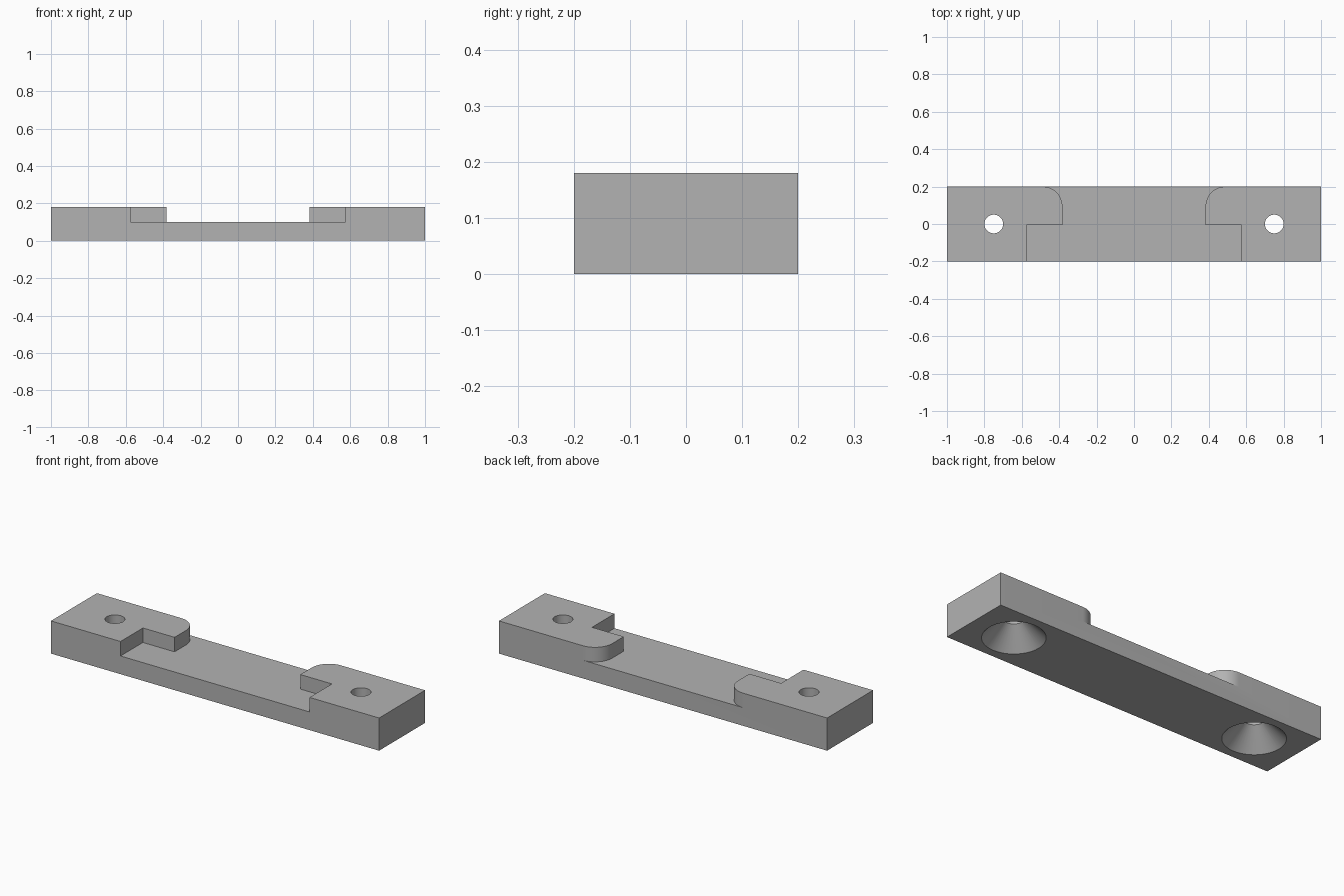
import bpy, bmesh
from math import pi, sin, cos, radians

cube = bpy.data.objects.get("Cube")
if cube:
    bpy.data.objects.remove(cube, do_unlink=True)

LENGTH, WIDTH, HEIGHT = 2.0, 0.4, 0.18
FLOOR = 0.10           # height of the recessed middle
HOOK_X, PAD_X = 0.383, 0.576
HOOK_Y, ROUND = -0.005, 0.105
HOLE_X, HOLE_R, SINK_R = 0.75, 0.05, 0.155

grey = bpy.data.materials.new("plain grey")
grey.use_nodes = True
colour = (0.45, 0.45, 0.45, 1)
grey.diffuse_color = colour
grey.node_tree.nodes["Principled BSDF"].inputs["Base Color"].default_value = colour


def add_object(name, bm):
    bmesh.ops.recalc_face_normals(bm, faces=bm.faces)
    mesh = bpy.data.meshes.new(name)
    bm.to_mesh(mesh)
    bm.free()
    mesh.materials.append(grey)
    obj = bpy.data.objects.new(name, mesh)
    bpy.context.collection.objects.link(obj)
    return obj


def prism(name, outline, bottom, top):
    """Extrude an xy outline between two heights."""
    bm = bmesh.new()
    face = bm.faces.new([bm.verts.new((x, y, bottom)) for x, y in outline])
    out = bmesh.ops.extrude_face_region(bm, geom=[face])
    verts = [v for v in out["geom"] if isinstance(v, bmesh.types.BMVert)]
    bmesh.ops.translate(bm, verts=verts, vec=(0, 0, top - bottom))
    return add_object(name, bm)


def lathe(name, profile, x, sides=48):
    """Stack rings of (radius, height) into a closed round solid."""
    bm = bmesh.new()
    rings = [[bm.verts.new((x + r * cos(2 * pi * i / sides), r * sin(2 * pi * i / sides), z))
              for i in range(sides)] for r, z in profile]
    for low, high in zip(rings, rings[1:]):
        for i in range(sides):
            j = (i + 1) % sides
            bm.faces.new((low[i], low[j], high[j], high[i]))
    bm.faces.new(rings[0])
    bm.faces.new(rings[-1])
    return add_object(name, bm)


# Solid bar
hx, hy = LENGTH / 2, WIDTH / 2
bar = prism("mounting_bar", [(-hx, -hy), (hx, -hy), (hx, hy), (-hx, hy)], 0, HEIGHT)

# Middle recess, leaving a round-cornered hook on each end pad
half = [(PAD_X, -hy - 0.1), (PAD_X, HOOK_Y), (HOOK_X, HOOK_Y)]
for i in range(17):
    a = pi - i * pi / 32
    half.append((HOOK_X + ROUND + ROUND * cos(a), hy - ROUND + ROUND * sin(a)))
half.append((HOOK_X + ROUND, hy + 0.1))
recess = prism("recess_cutter", half + [(-x, y) for x, y in reversed(half)], FLOOR, HEIGHT + 0.1)

# Screw holes, countersunk from below
sink_top = SINK_R - HOLE_R
eps = 0.02
sink = [(SINK_R + eps, -eps), (HOLE_R, sink_top), (HOLE_R, HEIGHT + eps)]
cutters = [recess] + [lathe("screw_hole_cutter", sink, s * HOLE_X) for s in (-1, 1)]

bpy.context.view_layer.objects.active = bar
for cutter in cutters:
    cutter.hide_render = True
    mod = bar.modifiers.new("cut", 'BOOLEAN')
    mod.operation = 'DIFFERENCE'
    mod.solver = 'EXACT'
    mod.object = cutter
    bpy.ops.object.modifier_apply(modifier=mod.name)
    bpy.data.objects.remove(cutter, do_unlink=True)

# Smooth the round walls, keep the machined edges sharp
for obj in bpy.context.selected_objects:
    obj.select_set(False)
bar.select_set(True)
bpy.ops.object.shade_smooth_by_angle(angle=radians(30))
